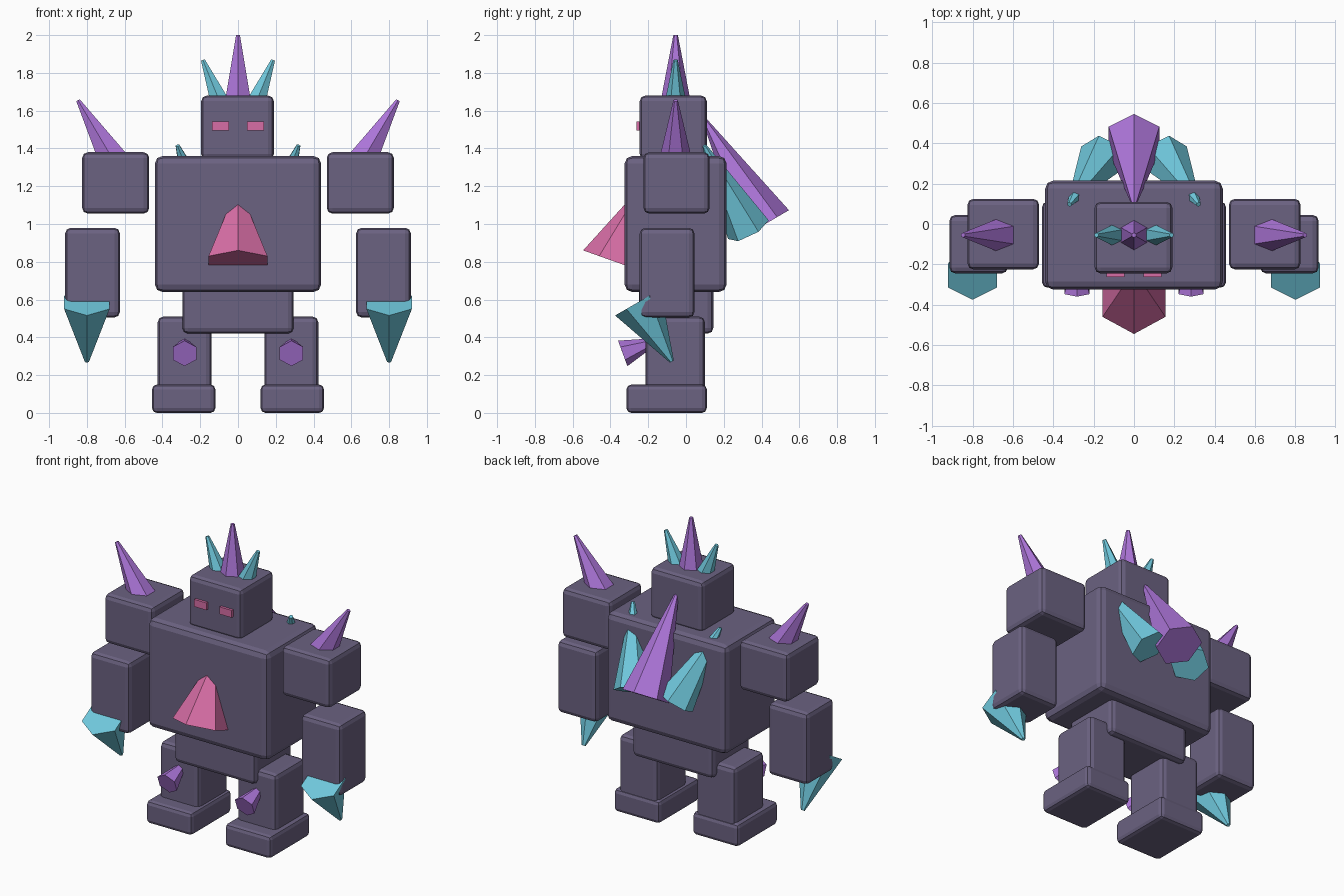
import bpy
import bmesh
import math
from mathutils import Vector, Euler

if "Cube" in bpy.data.objects:
    bpy.data.objects.remove(bpy.data.objects["Cube"])


def material(name, rgb):
    m = bpy.data.materials.new(name)
    m.use_nodes = True
    m.diffuse_color = (*rgb, 1)
    m.node_tree.nodes["Principled BSDF"].inputs["Base Color"].default_value = (*rgb, 1)
    return m


STONE = material("slate stone", (0.147, 0.122, 0.22))
PURPLE = material("purple crystal", (0.42, 0.18, 0.70))
TEAL = material("teal crystal", (0.16, 0.58, 0.72))
PINK = material("pink crystal", (0.68, 0.155, 0.38))

MID_Y = -0.055  # depth of the body's centre plane


def add_object(name, bm, mat):
    mesh = bpy.data.meshes.new(name)
    bm.to_mesh(mesh)
    bm.free()
    mesh.materials.append(mat)
    ob = bpy.data.objects.new(name, mesh)
    bpy.context.collection.objects.link(ob)
    return ob


def block(name, x, y, z, mat=STONE, bevel=0.03):
    """Chamfered box spanning the given ranges."""
    bm = bmesh.new()
    bmesh.ops.create_cube(bm, size=1)
    for v in bm.verts:
        v.co = [(lo + hi) / 2 + c * (hi - lo) for c, (lo, hi) in zip(v.co, (x, y, z))]
    ob = add_object(name, bm, mat)
    if bevel:
        mod = ob.modifiers.new("Chamfer", 'BEVEL')
        mod.width = bevel
        mod.segments = 2
    return ob


def spike(name, base, tip, radius, mat, tip_radius=0.012):
    """Six-sided tapered crystal from base to tip."""
    base, tip = Vector(base), Vector(tip)
    d = (tip - base).normalized()
    bm = bmesh.new()
    bmesh.ops.create_cone(bm, cap_ends=True, segments=6, radius1=radius,
                          radius2=tip_radius, depth=(tip - base).length)
    # Put a corner on the local y axis
    if not any(abs(v.co.x) < 1e-4 for v in bm.verts):
        bmesh.ops.rotate(bm, verts=bm.verts, matrix=Euler((0, 0, math.pi / 6)).to_matrix())
    ob = add_object(name, bm, mat)
    ob.location = (base + tip) / 2
    ob.rotation_euler = (-math.asin(d.y), math.atan2(d.x, d.z), 0)
    return ob


def side_range(s, lo, hi):
    return tuple(sorted((s * lo, s * hi)))


# Central body
block("torso", (-0.44, 0.44), (-0.325, 0.215), (0.64, 1.36), bevel=0.04)
block("head", (-0.195, 0.19), (-0.245, 0.11), (1.34, 1.68))
block("pelvis", (-0.295, 0.295), (-0.25, 0.145), (0.42, 0.72))

# Central crystals
spike("crown_center_spike", (0, MID_Y, 1.62), (0, MID_Y, 2.0), 0.085, PURPLE)
spike("chest_crystal", (0, -0.375, 0.80), (0, -0.24, 1.18), 0.18, PINK)
spike("back_center_spike", (0, 0.42, 1.0), (0, 0.097, 1.553), 0.145, PURPLE)

# Paired parts
for s, side in ((1, "left"), (-1, "right")):
    block(side + "_shoulder", side_range(s, 0.47, 0.825), (-0.225, 0.125), (1.055, 1.38))
    block(side + "_forearm", side_range(s, 0.625, 0.915), (-0.245, 0.045), (0.505, 0.98))
    block(side + "_leg", side_range(s, 0.14, 0.425), (-0.215, 0.10), (0.08, 0.51))
    block(side + "_foot", side_range(s, 0.12, 0.455), (-0.315, 0.11), (0, 0.15), bevel=0.025)
    block(side + "_eye", side_range(s, 0.048, 0.137), (-0.262, -0.24), (1.495, 1.543), PINK, 0)

    spike(side + "_crown_spike", (s * 0.09, MID_Y, 1.63), (s * 0.186, MID_Y, 1.868), 0.06, TEAL)
    spike(side + "_shoulder_spike", (s * 0.655, MID_Y, 1.33), (s * 0.847, MID_Y, 1.655), 0.09, PURPLE)
    spike(side + "_back_spike", (s * 0.155, 0.33, 0.97), (s * 0.32, 0.097, 1.415), 0.12, TEAL)
    spike(side + "_hand_spike", (s * 0.80, -0.255, 0.585), (s * 0.80, -0.075, 0.272), 0.139, TEAL)
    spike(side + "_knee_crystal", (s * 0.283, -0.335, 0.315), (s * 0.283, -0.145, 0.385), 0.072, PURPLE)
